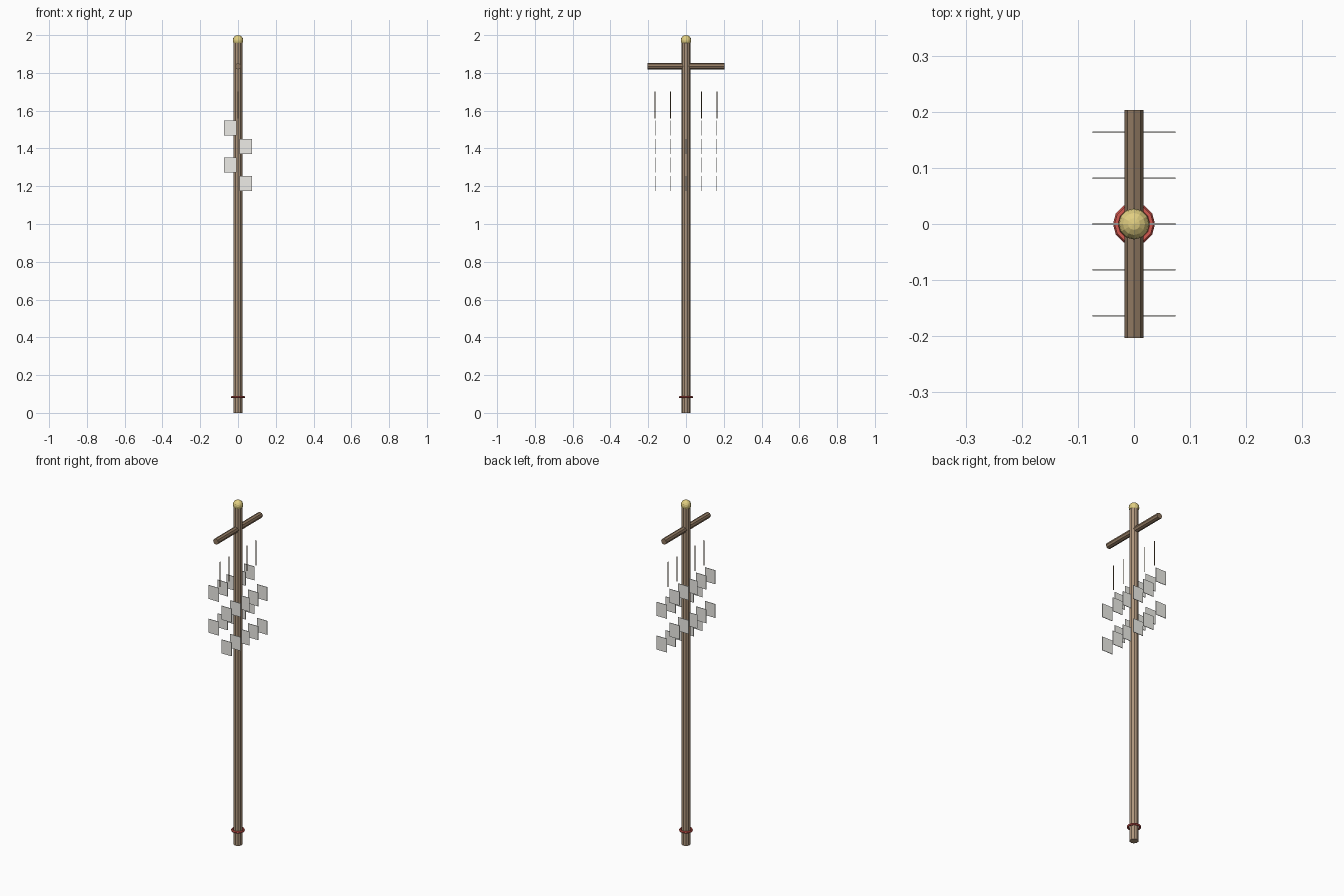
import bpy
from math import pi

if "Cube" in bpy.data.objects:
    bpy.data.objects.remove(bpy.data.objects["Cube"])


def paint(obj, name, color):
    mat = bpy.data.materials.get(name)
    if mat is None:
        mat = bpy.data.materials.new(name)
        mat.diffuse_color = (*color, 1)
        mat.use_nodes = True
        mat.node_tree.nodes["Principled BSDF"].inputs["Base Color"].default_value = mat.diffuse_color
    obj.data.materials.append(mat)


def cylinder(name, radius, length, loc, sides, rot=(0, 0, 0)):
    bpy.ops.mesh.primitive_cylinder_add(vertices=sides, radius=radius, depth=length,
                                        location=loc, rotation=rot)
    obj = bpy.context.object
    obj.name = name
    return obj


def box(name, size, loc):
    bpy.ops.mesh.primitive_cube_add(size=1, location=loc)
    obj = bpy.context.object
    obj.name = name
    obj.scale = size
    bpy.ops.object.transform_apply(location=False, rotation=False, scale=True)
    return obj


WOOD = ("wood", (0.42, 0.30, 0.20))
DARK = ("dark_wood", (0.28, 0.19, 0.12))
CORD = ("cord", (0.22, 0.15, 0.08))
PAPER = ("paper", (0.85, 0.84, 0.80))

# Upright pole and crossbar
paint(cylinder("pole", 0.0237, 1.97, (0, 0, 0.985), 10), *WOOD)
paint(cylinder("crossbar", 0.017, 0.407, (0, 0, 1.835), 8, (pi / 2, 0, 0)), *DARK)

# Gold ball on top
bpy.ops.mesh.primitive_uv_sphere_add(segments=12, ring_count=8, radius=0.0277,
                                     location=(0, 0, 1.9723))
bpy.context.object.name = "finial"
paint(bpy.context.object, "gold", (0.75, 0.62, 0.22))

# Red ring near the foot
bpy.ops.mesh.primitive_torus_add(major_segments=12, minor_segments=6, major_radius=0.0315,
                                 minor_radius=0.006, location=(0, 0, 0.083))
bpy.context.object.name = "foot_ring"
paint(bpy.context.object, "red", (0.65, 0.10, 0.08))

# Five hanging streamers: a cord and four staggered paper squares each
for i in range(5):
    y = (i - 2) * 0.0817
    paint(cylinder(f"cord_{i}", 0.0025, 0.145, (0, y, 1.63), 6), *CORD)
    for j in range(4):
        x = -0.041 if j % 2 == 0 else 0.041
        paint(box(f"paper_{i}_{j}", (0.066, 0.003, 0.08), (x, y, 1.508 - 0.098 * j)), *PAPER)
